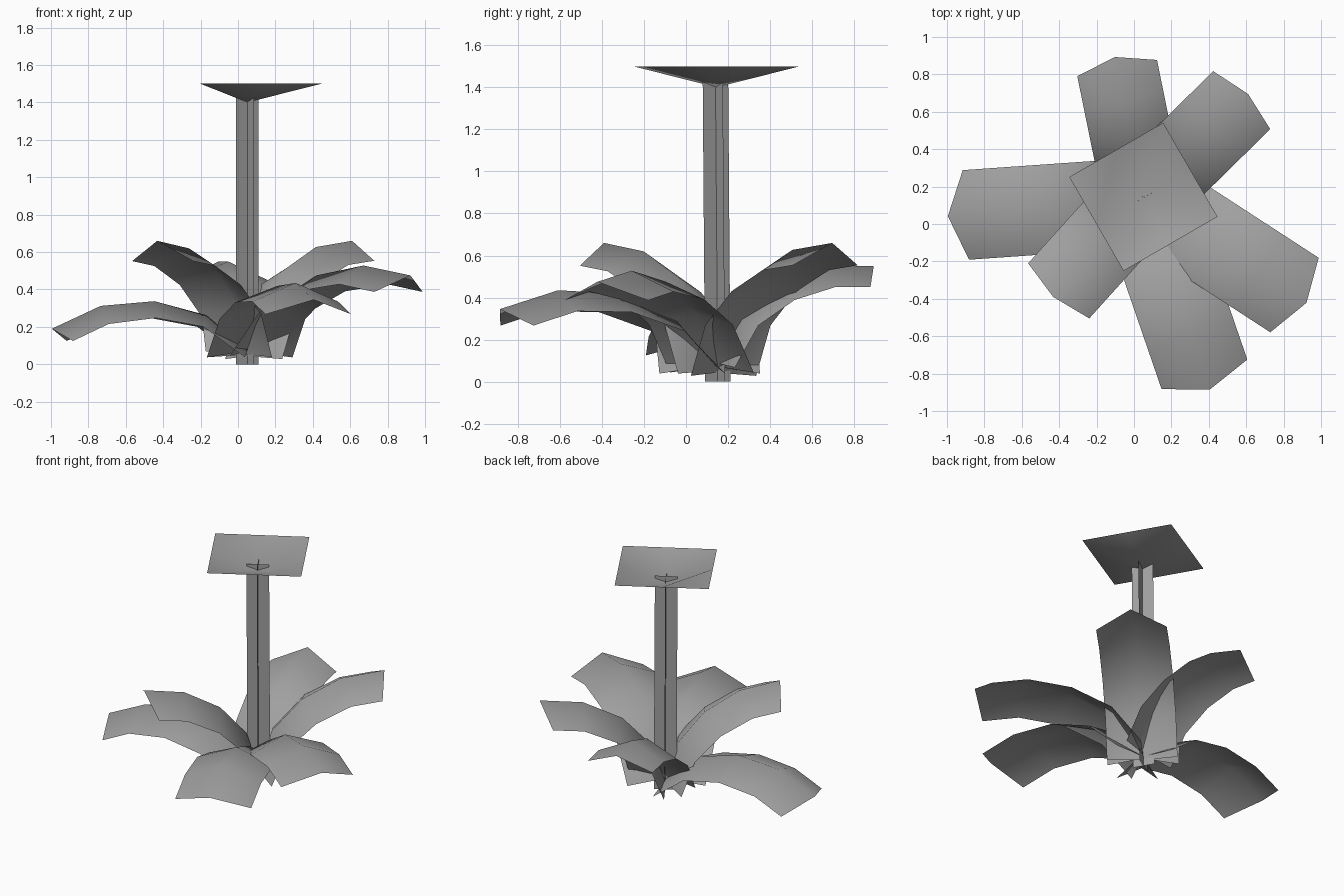
import bpy
from math import sin, cos, radians
from mathutils import Vector

cube = bpy.data.objects.get("Cube")
if cube:
    bpy.data.objects.remove(cube, do_unlink=True)

grey = bpy.data.materials.new("plain grey")
grey.use_nodes = True
COLOUR = (0.35, 0.35, 0.35, 1)
grey.diffuse_color = COLOUR
grey.node_tree.nodes["Principled BSDF"].inputs["Base Color"].default_value = COLOUR

CENTRE = Vector((0.05, 0.145, 0))
UP = Vector((0, 0, 1))


def radial(degrees):
    a = radians(degrees)
    return Vector((cos(a), sin(a), 0))


def add_mesh(name, verts, faces, smooth=False):
    mesh = bpy.data.meshes.new(name)
    mesh.from_pydata([CENTRE + v for v in verts], [], faces)
    mesh.materials.append(grey)
    mesh.polygons.foreach_set("use_smooth", [smooth] * len(mesh.polygons))
    mesh.update()
    obj = bpy.data.objects.new(name, mesh)
    bpy.context.collection.objects.link(obj)
    return obj


# Stem: two crossed upright planes, leaning very slightly
foot = Vector((0, 0.006, 0))
top = Vector((0, -0.005, 1.44))
verts, faces = [], []
for angle in (30, -60):
    side = radial(angle) * 0.07
    n = len(verts)
    verts += [foot - side, foot + side, top + side, top - side]
    faces.append((n, n + 1, n + 2, n + 3))
add_mesh("stem", verts, faces)

# Flower head: shallow open square dish, eight rim points round a sunken middle
verts = [UP * 1.4]
for i in range(8):
    verts.append(radial(-15 + 45 * i) * (0.41 if i % 2 == 0 else 0.29) + UP * 1.5)
faces = []
for i in range(8):
    if i not in (3, 4):
        faces.append((0, i + 1, (i + 1) % 8 + 1))
faces += [(0, 4, 6), (4, 5, 6)]  # one corner folds out flat
add_mesh("flower_head", verts, faces, True)

# Leaves: arched strips, two faces wide, with a pointed drooping tip
BENDS = (40, 15, -5, -25)
DROPS = (0.05, 0.07, 0.09, 0.1, 0.1)
POINT = 0.06


def leaf(name, heading, tilt, reach, tip_z, width, shift=0):
    out = radial(heading)
    across = radial(heading + 90)
    angles = [radians(b + tilt) for b in BENDS]
    steps = [out * cos(a) + UP * sin(a) for a in angles]
    length = reach / sum(cos(a) for a in angles)
    rise = length * sum(sin(a) for a in angles)
    spine = UP * (tip_z - rise) + across * shift
    verts, faces = [], []
    for row, drop in enumerate(DROPS):
        if row:
            spine = spine + steps[row - 1] * length
        a = angles[max(row - 1, 0)]
        if 0 < row < 4:
            a = (a + angles[row]) / 2
        normal = UP * cos(a) - out * sin(a)
        middle = spine - steps[-1] * POINT if row == 4 else spine
        middle = middle - normal * drop
        spread = across * width / 2
        verts += [middle - spread, spine, middle + spread]
        if row:
            n = 3 * row
            faces += [(n - 3, n, n + 1, n - 2), (n - 2, n + 1, n + 2, n - 1)]
    add_mesh(name, verts, faces, True)


leaf("right_leaf", 184, 0, 1.05, 0.19, 0.48, 0.03)
leaf("front_leaf", -71, 8, 1.09, 0.345, 0.485)
leaf("front_right_leaf", -132, 34, 0.72, 0.66, 0.44)
leaf("back_left_leaf", 44.5, 32, 0.785, 0.66, 0.435)
leaf("front_left_leaf", -33, 15, 1.04, 0.475, 0.475)
leaf("back_leaf", 101.5, 25, 0.763, 0.55, 0.435)
